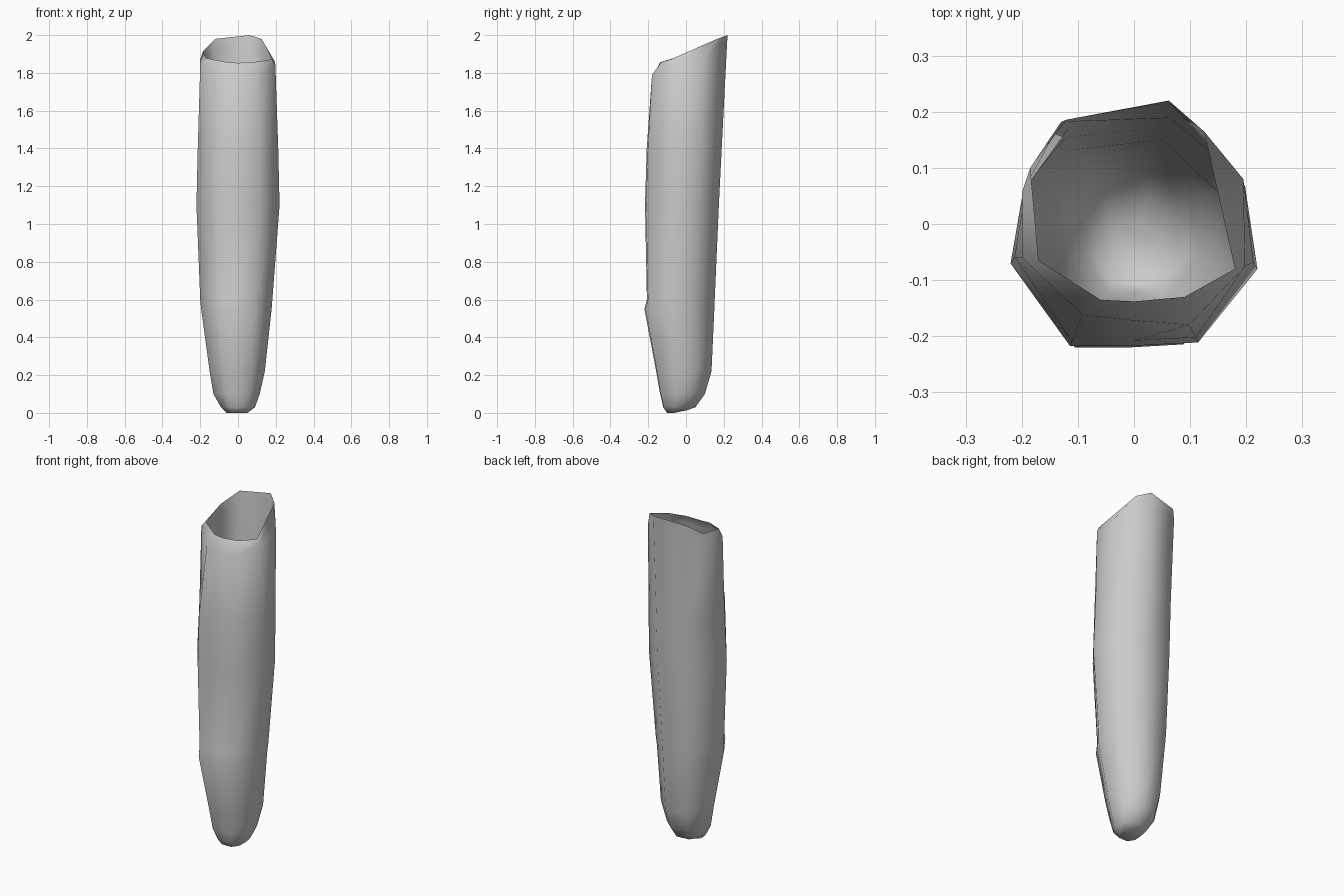
import bpy, bmesh

# Nine-sided cross-section in a -1..1 box, counter-clockwise seen from above
SECTION = [(-1, -.25), (-.52, -1), (0, -1), (.52, -.97), (1, -.3),
           (.9, .45), (.3, 1), (-.55, .9), (-.9, .4)]

# Rings: z, x min, x max, y min, y max
RINGS = [(.005, -.06, .05, -.10, .00),
         (.03, -.09, .09, -.12, .05),
         (.10, -.13, .115, -.137, .10),
         (.22, -.15, .142, -.158, .135),
         (.55, -.195, .178, -.22, .15),
         (.60, -.20, .182, -.207, .152),
         (1.1, -.22, .22, -.217, .174),
         (1.4, -.213, .213, -.208, .189)]

# Slanted shoulder and the rim above it, in the same order as SECTION
SHOULDER = [(-.20, -.06, 1.84), (-.092, -.162, 1.80), (0, -.172, 1.79),
            (.098, -.18, 1.79), (.198, -.075, 1.84), (.195, .08, 1.86),
            (.062, .216, 1.93), (-.13, .182, 1.92), (-.20, .055, 1.87)]
RIM = [(-.17, -.065, 1.878), (-.06, -.135, 1.857), (0, -.138, 1.853),
       (.09, -.13, 1.858), (.18, -.08, 1.872), (.125, .165, 1.98),
       (.062, .22, 2.0), (-.12, .186, 1.98), (-.185, .10, 1.915)]

bm = bmesh.new()
loops = []
for z, x0, x1, y0, y1 in RINGS:
    loops.append([bm.verts.new(((x0 + x1) / 2 + u * (x1 - x0) / 2,
                                (y0 + y1) / 2 + v * (y1 - y0) / 2, z))
                  for u, v in SECTION])
for pts in (SHOULDER, RIM):
    loops.append([bm.verts.new(p) for p in pts])

# Bottom tip sits on the ground
for v in loops[0]:
    v.co.z = .0 if v.co.y < -.05 else .012

# Skin between rings, closed tip, open top
n = len(SECTION)
for a, b in zip(loops, loops[1:]):
    for i in range(n):
        j = (i + 1) % n
        bm.faces.new((a[i], a[j], b[j], b[i]))
bm.faces.new(loops[0][::-1])

mesh = bpy.data.meshes.new("tapered_sleeve")
bm.to_mesh(mesh)
bm.free()
sleeve = bpy.data.objects.new("tapered_sleeve", mesh)
bpy.context.collection.objects.link(sleeve)
for p in mesh.polygons:
    p.use_smooth = True
